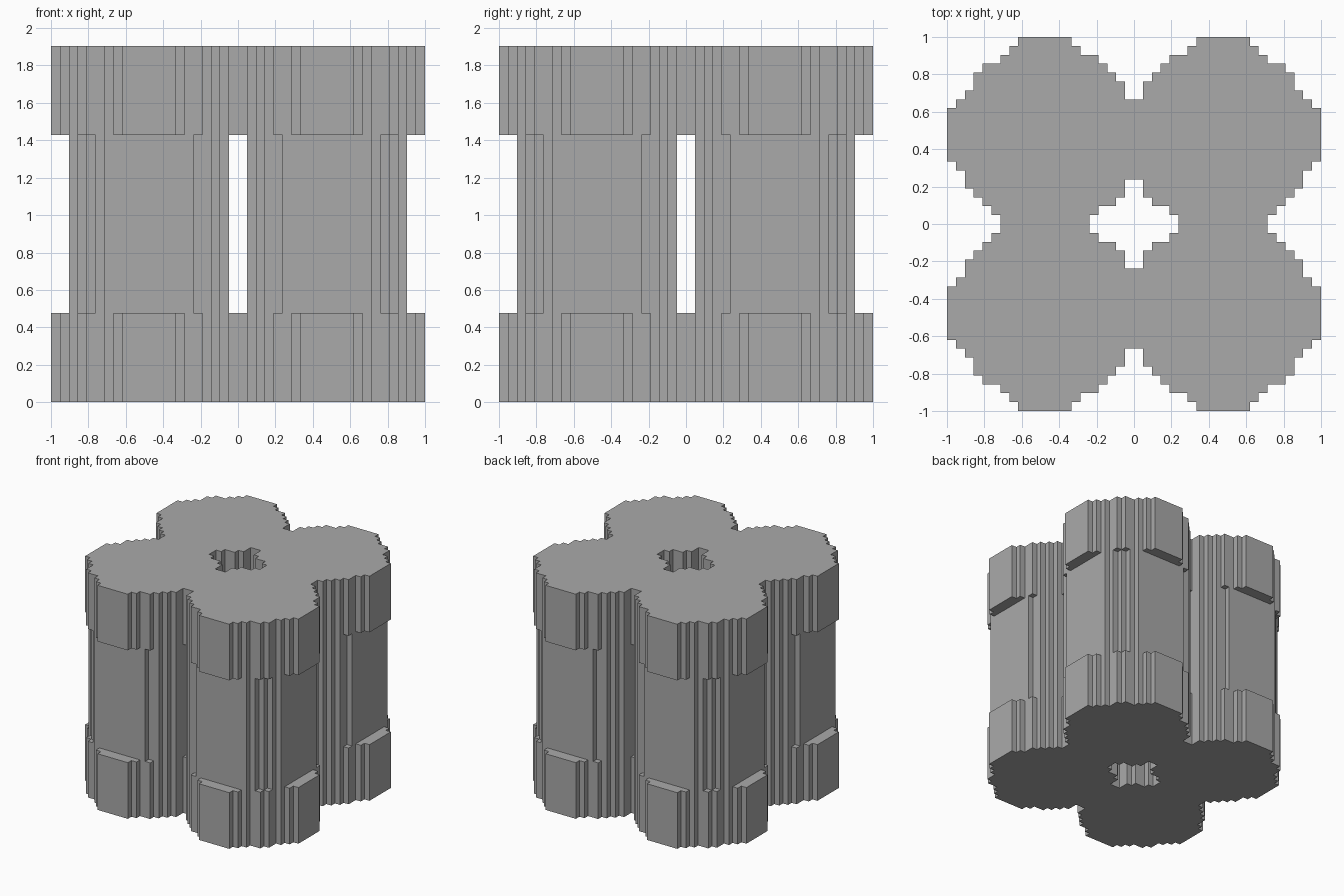
import bpy
import bmesh

cube = bpy.data.objects.get("Cube")
if cube:
    bpy.data.objects.remove(cube, do_unlink=True)

U = 1 / 21  # size of one block

grey = bpy.data.materials.new("plain_grey")
grey.use_nodes = True
grey.diffuse_color = (0.4, 0.4, 0.4, 1)
grey.node_tree.nodes["Principled BSDF"].inputs["Base Color"].default_value = (0.4, 0.4, 0.4, 1)

# One quarter of each outline: filled span (start, end) for every block row from the centre
CAP_START = [5, 4, 2, 1, 1] + [0] * 9 + [1, 1, 2, 3, 4, 6, 7]
CAP_END = [15, 16, 17, 18, 19, 19, 20] + [21] * 6 + [20, 19, 18, 18, 17, 15, 14, 13]
LEG_START = [0, 4, 3, 2, 2] + [1] * 11 + [2, 3, 5]
LEG_END = [0, 16, 17, 18, 18] + [19] * 10 + [18, 17, 16, 15]


def stepped_prism(name, starts, ends, bottom, top):
    bm = bmesh.new()
    for row, (start, end) in enumerate(zip(starts, ends)):
        for col in range(start, end):
            corners = ((col, row), (col + 1, row), (col + 1, row + 1), (col, row + 1))
            bm.faces.new([bm.verts.new((x * U, y * U, bottom * U)) for x, y in corners])
    bmesh.ops.remove_doubles(bm, verts=bm.verts, dist=U / 10)
    bmesh.ops.dissolve_limit(bm, angle_limit=0.01, verts=bm.verts, edges=bm.edges)
    lifted = bmesh.ops.extrude_face_region(bm, geom=bm.faces[:])["geom"]
    bmesh.ops.translate(bm, vec=(0, 0, (top - bottom) * U),
                        verts=[g for g in lifted if isinstance(g, bmesh.types.BMVert)])
    bmesh.ops.recalc_face_normals(bm, faces=bm.faces)

    # Open the quarter along the mirror planes
    seams = [f for f in bm.faces
             if any(all(abs(v.co[axis]) < U / 10 for v in f.verts) for axis in (0, 1))]
    bmesh.ops.delete(bm, geom=seams, context='FACES')

    mesh = bpy.data.meshes.new(name)
    bm.to_mesh(mesh)
    bm.free()
    mesh.materials.append(grey)
    obj = bpy.data.objects.new(name, mesh)
    bpy.context.collection.objects.link(obj)
    mirror = obj.modifiers.new("four_way_mirror", 'MIRROR')
    mirror.use_axis = (True, True, False)
    return obj


# Four-lobed caps with a centre hole, joined by four separate stepped legs
stepped_prism("bottom_cap", CAP_START, CAP_END, 0, 10)
stepped_prism("legs", LEG_START, LEG_END, 10, 30)
stepped_prism("top_cap", CAP_START, CAP_END, 30, 40)
